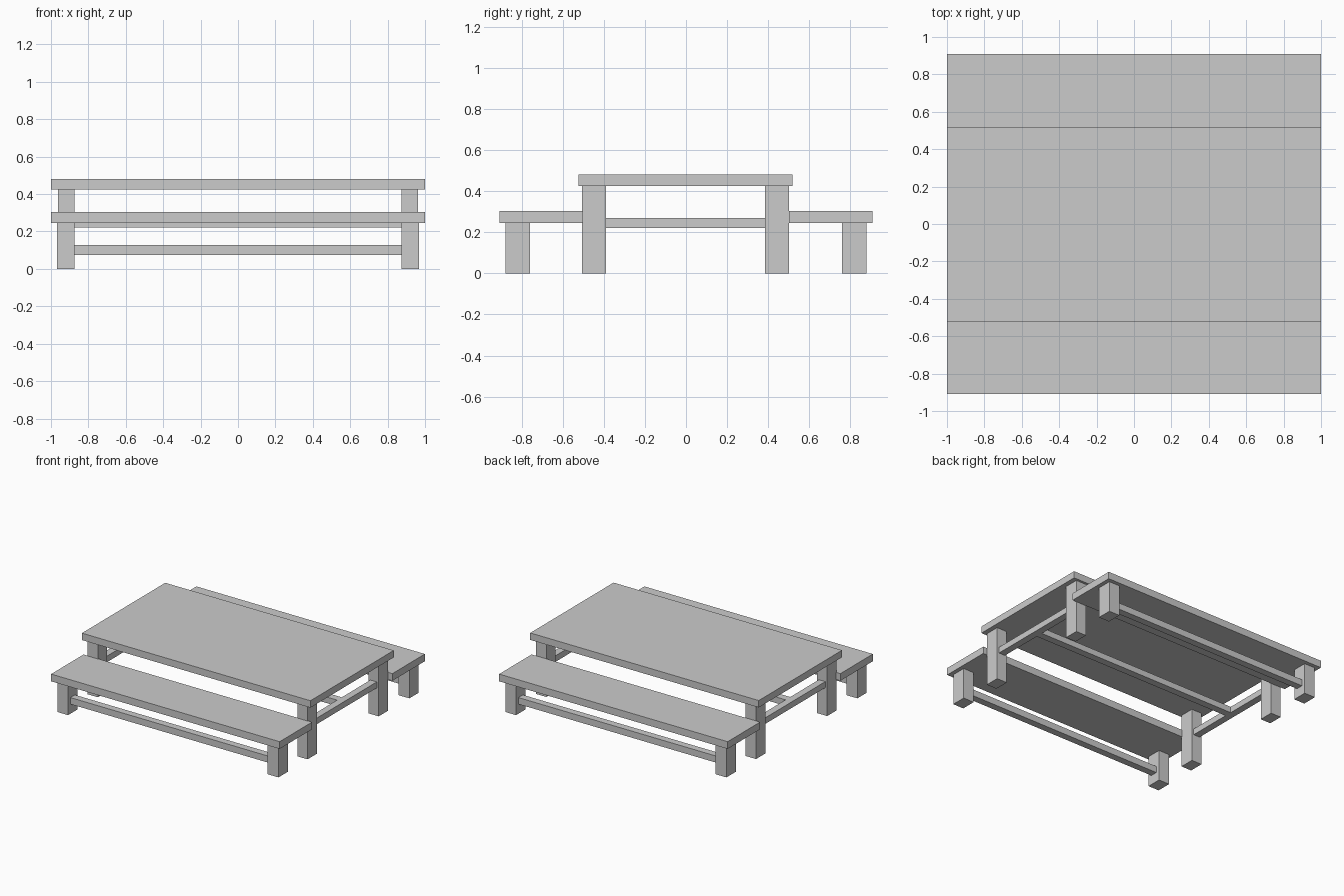
import bpy

if "Cube" in bpy.data.objects:
    bpy.data.objects.remove(bpy.data.objects["Cube"])


def box(name, x, y, z):
    """Axis-aligned box from (min, max) ranges."""
    bpy.ops.mesh.primitive_cube_add(
        size=1, location=[(r[0] + r[1]) / 2 for r in (x, y, z)])
    ob = bpy.context.object
    ob.name = name
    ob.scale = [abs(r[1] - r[0]) for r in (x, y, z)]
    bpy.ops.object.transform_apply(location=False, rotation=False, scale=True)
    return ob


def flip(r, s):
    return (r[0] * s, r[1] * s)


SIDES = ((-1, "left"), (1, "right"))
ENDS = ((-1, "front"), (1, "back"))

# Table top and long central stretcher
box("table_top", (-1, 1), (-0.523, 0.519), (0.425, 0.48))
box("table_stretcher", (-0.89, 0.89), (-0.032, 0.026), (0.22, 0.268))

# Table end rails
for sx, side in SIDES:
    box(f"table_{side}_rail", flip((0.89, 0.946), sx), (-0.39, 0.384), (0.22, 0.268))

for sy, end in ENDS:
    # Bench seat and low rail
    box(f"{end}_bench_seat", (-1, 1), flip((0.502, 0.908), sy), (0.246, 0.303))
    box(f"{end}_bench_rail", (-0.875, 0.875), flip((0.79, 0.846), sy), (0.075, 0.127))
    for sx, side in SIDES:
        # One outer leg per bench end, one table leg per corner
        box(f"{end}_{side}_bench_leg", flip((0.874, 0.968), sx),
            flip((0.76, 0.877), sy), (0, 0.246))
        y = flip((0.387, 0.503), sy)
        box(f"{end}_{side}_table_leg", flip((0.873, 0.963), sx),
            (y[0] - 0.003, y[1] - 0.003), (0, 0.425))
